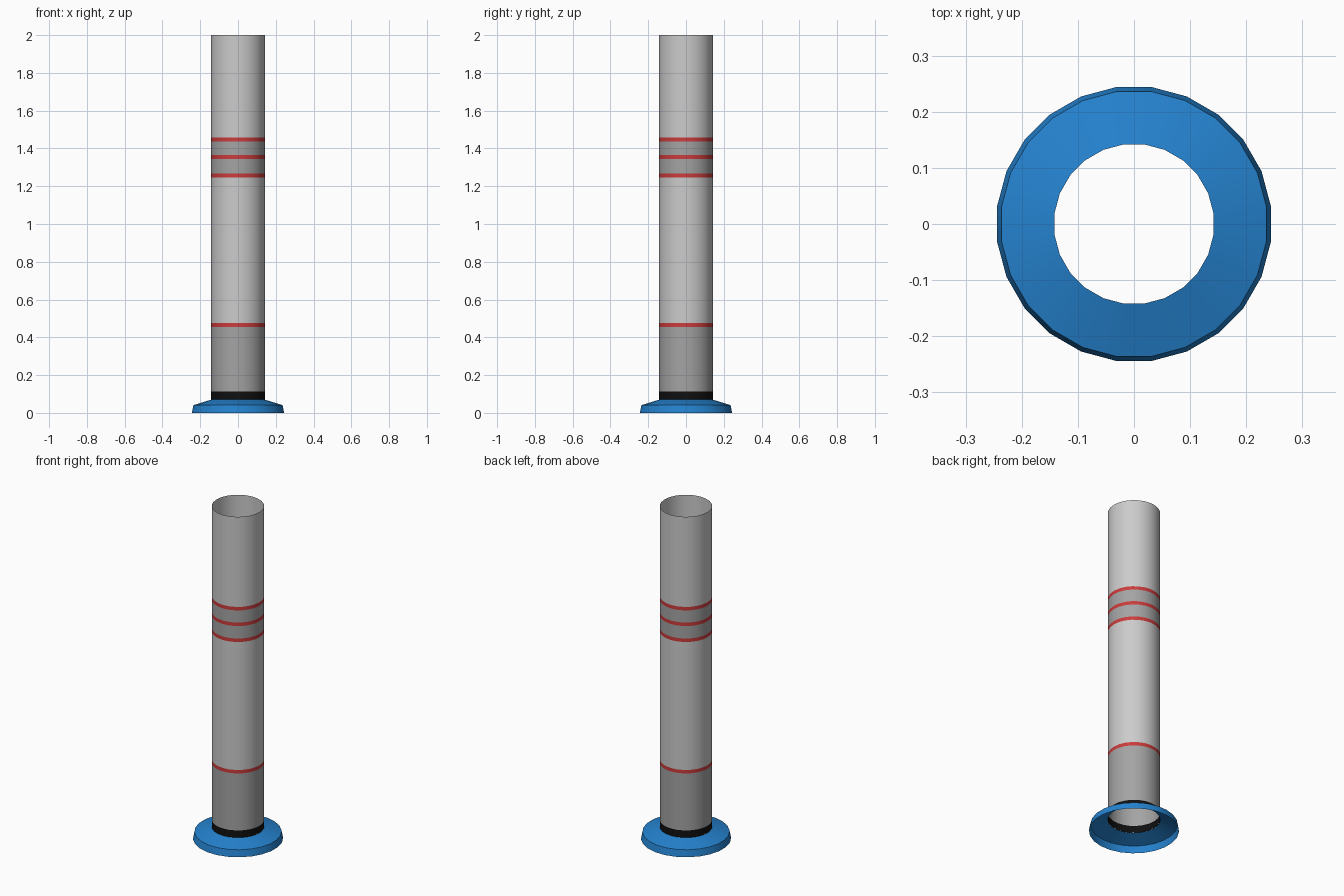
import bpy, bmesh, math

SIDES = 24
TUBE_R = 0.143

cube = bpy.data.objects.get("Cube")
if cube:
    bpy.data.objects.remove(cube, do_unlink=True)


def material(name, rgb):
    mat = bpy.data.materials.new(name)
    mat.use_nodes = True
    mat.diffuse_color = (*rgb, 1)
    mat.node_tree.nodes["Principled BSDF"].inputs["Base Color"].default_value = (*rgb, 1)
    return mat


light = material("light grey", (0.6, 0.6, 0.6))
dark = material("dark grey", (0.37, 0.37, 0.37))
red = material("red", (0.6, 0.045, 0.045))
black = material("black", (0.005, 0.005, 0.005))
blue = material("blue", (0.018, 0.223, 0.62))


def lathe(name, profile, mat, turn=0.0):
    """Revolve (radius, height) points into an open shell."""
    bm = bmesh.new()
    rings = []
    for r, z in profile:
        angles = [2 * math.pi * (i + turn) / SIDES for i in range(SIDES)]
        rings.append([bm.verts.new((r * math.cos(a), r * math.sin(a), z)) for a in angles])
    for low, high in zip(rings, rings[1:]):
        for i in range(SIDES):
            j = (i + 1) % SIDES
            bm.faces.new((low[i], low[j], high[j], high[i]))
    mesh = bpy.data.meshes.new(name)
    bm.to_mesh(mesh)
    bm.free()
    mesh.materials.append(mat)
    obj = bpy.data.objects.new(name, mesh)
    bpy.context.collection.objects.link(obj)
    bpy.ops.object.select_all(action="DESELECT")
    obj.select_set(True)
    bpy.context.view_layer.objects.active = obj
    bpy.ops.object.shade_smooth_by_angle(angle=math.radians(30))
    return obj


# Flared base, open underneath
lathe("base_flange", [(0.246, 0), (0.238, 0.041), (TUBE_R, 0.07)], blue, turn=0.5)

# Open tube, stacked from coloured bands: name, top height, colour
bands = [
    ("base_collar", 0.113, black),
    ("lower_tube", 0.456, dark),
    ("lower_ring", 0.477, red),
    ("middle_tube", 1.247, light),
    ("grip_ring_bottom", 1.268, red),
    ("grip_lower", 1.343, dark),
    ("grip_ring_middle", 1.364, red),
    ("grip_upper", 1.437, dark),
    ("grip_ring_top", 1.458, red),
    ("upper_tube", 2.0, light),
]
bottom = 0.07
for name, top, mat in bands:
    lathe(name, [(TUBE_R, bottom), (TUBE_R, top)], mat)
    bottom = top
